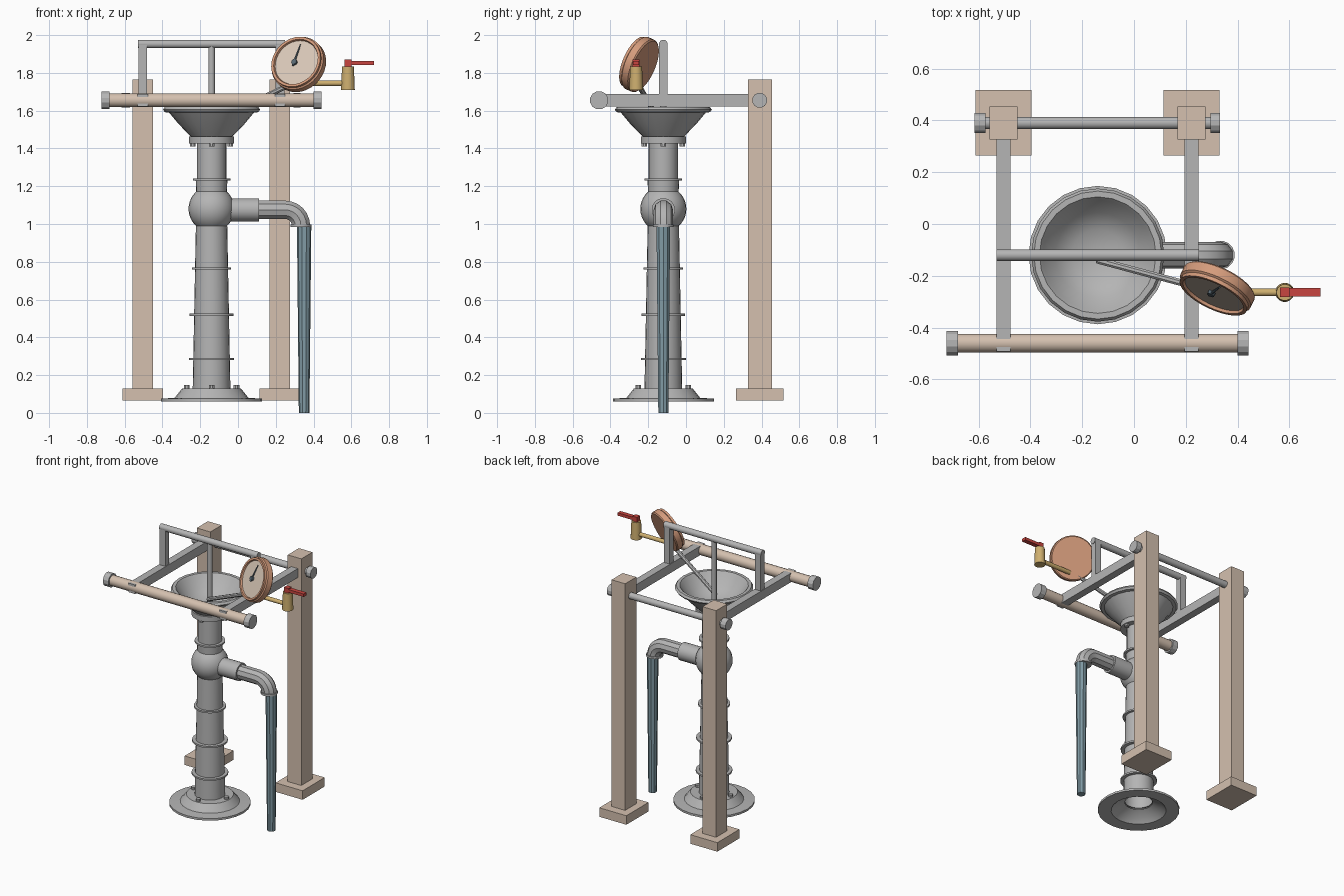
import bpy
import bmesh
from math import cos, sin, pi, radians
from mathutils import Matrix, Vector

if "Cube" in bpy.data.objects:
    bpy.data.objects.remove(bpy.data.objects["Cube"])


def material(name, r, g, b):
    m = bpy.data.materials.new(name)
    m.use_nodes = True
    m.diffuse_color = (r, g, b, 1)
    m.node_tree.nodes["Principled BSDF"].inputs["Base Color"].default_value = (r, g, b, 1)
    return m


IRON = material("grey iron", 0.46, 0.46, 0.46)
WOOD = material("pale wood", 0.66, 0.53, 0.43)
COPPER = material("copper", 0.66, 0.33, 0.20)
CREAM = material("dial cream", 0.70, 0.58, 0.48)
BRASS = material("brass", 0.62, 0.43, 0.16)
RED = material("lever red", 0.58, 0.06, 0.05)
WATER = material("water blue", 0.22, 0.33, 0.38)
DARK = material("needle slate", 0.10, 0.14, 0.17)

smooth_parts = []


def finish(name, bm, mat, smooth):
    bmesh.ops.recalc_face_normals(bm, faces=bm.faces)
    mesh = bpy.data.meshes.new(name)
    bm.to_mesh(mesh)
    bm.free()
    mesh.materials.append(mat)
    ob = bpy.data.objects.new(name, mesh)
    bpy.context.collection.objects.link(ob)
    if smooth:
        smooth_parts.append(ob)
    return ob


def box(name, lo, hi, mat):
    bm = bmesh.new()
    lo, hi = Vector(lo), Vector(hi)
    m = Matrix.Translation((lo + hi) / 2) @ Matrix.Diagonal((*(hi - lo), 1))
    bmesh.ops.create_cube(bm, size=1, matrix=m)
    return finish(name, bm, mat, False)


def rod(name, a, b, r, mat, n=12, r2=None, smooth=True):
    """Cylinder or cone from point a to point b."""
    a, b = Vector(a), Vector(b)
    d = b - a
    m = Matrix.Translation((a + b) / 2) @ d.to_track_quat('Z', 'Y').to_matrix().to_4x4()
    m = m @ Matrix.Rotation(pi / n, 4, 'Z')
    bm = bmesh.new()
    bmesh.ops.create_cone(bm, cap_ends=True, segments=n, radius1=r,
                          radius2=r if r2 is None else r2, depth=d.length, matrix=m)
    return finish(name, bm, mat, smooth)


def lathe(name, profile, matrix, mat, n=24):
    """Spin (radius, height) points around local z."""
    bm = bmesh.new()
    vs = [bm.verts.new((r, 0, z)) for r, z in profile]
    es = [bm.edges.new(p) for p in zip(vs, vs[1:])]
    bmesh.ops.spin(bm, geom=vs + es, axis=(0, 0, 1), cent=(0, 0, 0),
                   angle=2 * pi, steps=n)
    bmesh.ops.remove_doubles(bm, verts=bm.verts, dist=1e-4)
    bm.transform(matrix)
    return finish(name, bm, mat, True)


PX, PY = -0.14, -0.12
AXIS = Matrix.Translation((PX, PY, 0))

# Pump base, hollow underneath
lathe("base_flange", [(0.09, 0.12), (0.15, 0.09), (0.18, 0.06), (0.267, 0.06), (0.267, 0.075),
                      (0.195, 0.08), (0.155, 0.13), (0.09, 0.13)], AXIS, IRON)
# Column and the round junction
lathe("column", [(0.1, 0.12), (0.083, 0.99)], AXIS, IRON)
bulb = [(0.122 * cos(radians(t)), 1.08 + 0.122 * sin(radians(t))) for t in range(-50, 51, 10)]
lathe("junction_bulb", bulb, AXIS, IRON)
lathe("neck", [(0.08, 1.15), (0.084, 1.235), (0.078, 1.24), (0.078, 1.45)], AXIS, IRON)
for z, r in ((0.285, 0.12), (0.52, 0.117), (0.765, 0.105), (1.235, 0.1)):
    rod("column_ring", (PX, PY, z - 0.006), (PX, PY, z + 0.006), r, IRON, 24)
rod("collar", (PX, PY, 1.425), (PX, PY, 1.462), 0.12, IRON, 24)

# Bolts on base and collar
for k in range(4):
    dx, dy = cos(k * pi / 2), sin(k * pi / 2)
    for part, rad, z0, z1 in (("base_bolt", 0.132, 0.12, 0.147), ("collar_bolt", 0.1, 1.41, 1.43)):
        x, y = PX + rad * dx, PY + rad * dy
        rod(part, (x, y, z0), (x, y, z1), 0.016, IRON, 8)

# Funnel bowl
lathe("bowl", [(0, 1.46), (0.11, 1.463), (0.175, 1.53), (0.225, 1.59), (0.247, 1.592),
               (0.257, 1.605), (0.247, 1.62), (0.225, 1.62), (0.213, 1.605),
               (0.165, 1.54), (0.1, 1.497), (0, 1.485)], AXIS, IRON)

# Spout with elbow
ZS = 1.075
rod("spout_sleeve", (PX + 0.08, PY, ZS), (0.11, PY, ZS), 0.062, IRON, 20)
curve = bpy.data.curves.new("spout", 'CURVE')
curve.dimensions = '3D'
curve.bevel_depth = 0.051
curve.bevel_resolution = 3
curve.use_fill_caps = True
path = [(0.05, ZS)] + [(0.25 + 0.083 * sin(radians(t)), ZS - 0.083 + 0.083 * cos(radians(t)))
                       for t in range(0, 91, 15)]
spline = curve.splines.new('POLY')
spline.points.add(len(path) - 1)
for point, (x, z) in zip(spline.points, path):
    point.co = (x, PY, z, 1)
tmp = bpy.data.objects.new("spout_path", curve)
bpy.context.collection.objects.link(tmp)
bpy.context.view_layer.update()
bm = bmesh.new()
bm.from_mesh(tmp.evaluated_get(bpy.context.evaluated_depsgraph_get()).to_mesh())
bpy.data.objects.remove(tmp)
finish("spout", bm, IRON, True)
rod("spout_lip", (0.333, PY, 0.983), (0.333, PY, 0.998), 0.056, IRON, 16)

# Water stream
rod("water_stream", (0.35, PY, 0), (0.35, PY, 0.985), 0.028, WATER, 10, 0.038, smooth=False)

# Posts, footings, swing arms and uprights
for x in (-0.504, 0.222):
    box("footing", (x - 0.108, 0.265, 0.065), (x + 0.108, 0.517, 0.13), WOOD)
    box("post", (x - 0.054, 0.327, 0.13), (x + 0.054, 0.454, 1.765), WOOD)
    box("arm", (x - 0.027, -0.492, 1.623), (x + 0.027, 0.4, 1.688), IRON)
    box("upright", (x - 0.023, PY - 0.022, 1.68), (x + 0.023, PY + 0.022, 1.95), IRON)

# Pivot rod, hand bar and their end nuts
rod("pivot_rod", (-0.6, 0.39, 1.655), (0.32, 0.39, 1.655), 0.024, IRON)
rod("hand_bar", (-0.7, -0.46, 1.655), (0.42, -0.46, 1.655), 0.037, WOOD, 16)
for x0, x1, y, r in ((-0.616, -0.573, 0.39, 0.04), (0.295, 0.332, 0.39, 0.04),
                     (-0.723, -0.68, -0.46, 0.049), (0.4, 0.442, -0.46, 0.049)):
    rod("end_nut", (x0, y, 1.655), (x1, y, 1.655), r, IRON, 12, smooth=False)

# Cross bar and plunger rod
rod("cross_bar", (-0.53, PY, 1.953), (0.25, PY, 1.953), 0.023, IRON)
rod("plunger_rod", (PX, PY, 1.485), (PX, PY, 1.95), 0.018, IRON)
rod("gauge_stay", (PX, -0.14, 1.54), (0.27, -0.25, 1.735), 0.014, IRON, 8)

# Pressure gauge, tilted up and to its right
normal = Vector((-0.4, -0.83, 0.36)).normalized()
up = (Vector((0, 0, 1)) - normal * normal.z).normalized()
side = up.cross(normal)
G = Matrix((side, up, normal)).transposed().to_4x4()
G.translation = (0.319, -0.249, 1.847)
gauge = lathe("gauge_case", [(0, -0.033), (0.143, -0.033), (0.15, -0.026), (0.15, 0.012),
                             (0.142, 0.018), (0.142, 0.033), (0.128, 0.033),
                             (0.124, 0.022), (0, 0.022)], G, COPPER, 32)
gauge.data.materials.append(CREAM)
inverse = G.inverted()
for face in gauge.data.polygons:
    c = inverse @ face.center
    if 0.021 < c.z < 0.023:
        face.material_index = 1
rod("needle_hub", G @ Vector((-0.01, 0, 0.02)), G @ Vector((-0.01, 0, 0.036)), 0.015, DARK)
rod("needle", G @ Vector((-0.015, -0.02, 0.029)), G @ Vector((0.008, 0.1, 0.029)),
    0.007, DARK, 6, 0.003)

# Brass tap with red lever
TX, TY = 0.582, -0.264
rod("tap_pipe", (0.33, TY, 1.745), (TX, TY, 1.745), 0.015, BRASS)
rod("tap_body", (TX, TY, 1.71), (TX, TY, 1.835), 0.037, BRASS, 16, 0.032)
box("lever_hub", (TX - 0.018, TY - 0.018, 1.83), (TX + 0.018, TY + 0.018, 1.87), RED)
box("lever", (TX, TY - 0.016, 1.841), (0.72, TY + 0.016, 1.862), RED)

# Smooth the round parts, keeping hard edges
bpy.ops.object.select_all(action='DESELECT')
for ob in smooth_parts:
    ob.select_set(True)
bpy.context.view_layer.objects.active = smooth_parts[0]
bpy.ops.object.shade_smooth_by_angle(angle=radians(35))
